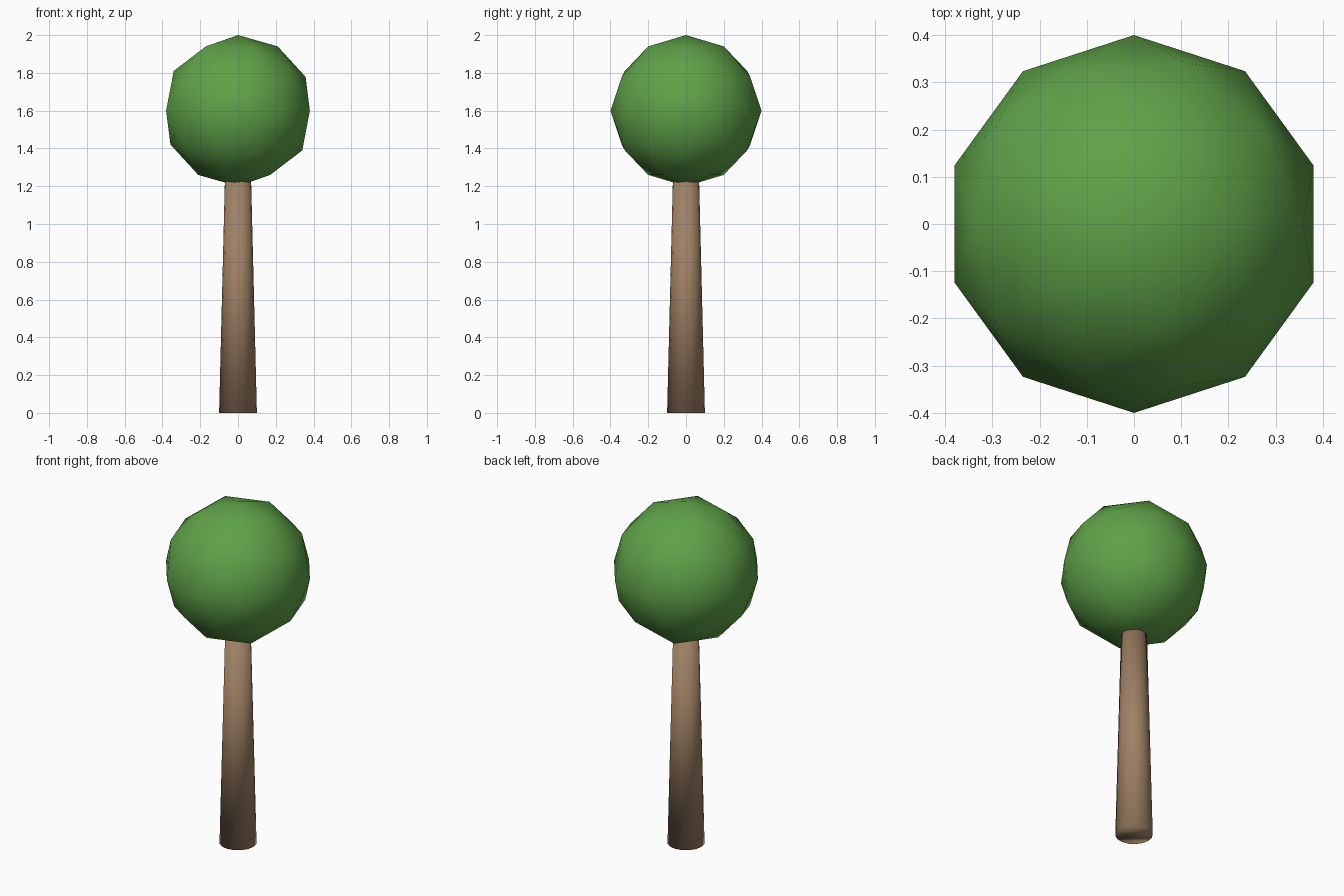
import bpy

if "Cube" in bpy.data.objects:
    bpy.data.objects.remove(bpy.data.objects["Cube"])


def make_material(name, color):
    mat = bpy.data.materials.new(name)
    mat.diffuse_color = (*color, 1.0)
    mat.use_nodes = True
    mat.node_tree.nodes["Principled BSDF"].inputs["Base Color"].default_value = mat.diffuse_color
    return mat


def finish(name, mat):
    obj = bpy.context.object
    obj.name = name
    obj.data.materials.append(mat)
    bpy.ops.object.shade_smooth()
    return obj


bark = make_material("bark brown", (0.35, 0.22, 0.13))
leaf = make_material("leaf green", (0.115, 0.36, 0.066))

# Tapered trunk, its top sunk into the crown
TRUNK_HEIGHT = 1.25
bpy.ops.mesh.primitive_cone_add(vertices=16, radius1=0.1, radius2=0.069,
                                depth=TRUNK_HEIGHT,
                                location=(0, 0, TRUNK_HEIGHT / 2))
finish("trunk", bark)

# Low-poly round crown
bpy.ops.mesh.primitive_ico_sphere_add(subdivisions=2, radius=0.4,
                                      location=(0, 0, 1.6))
finish("crown", leaf)
